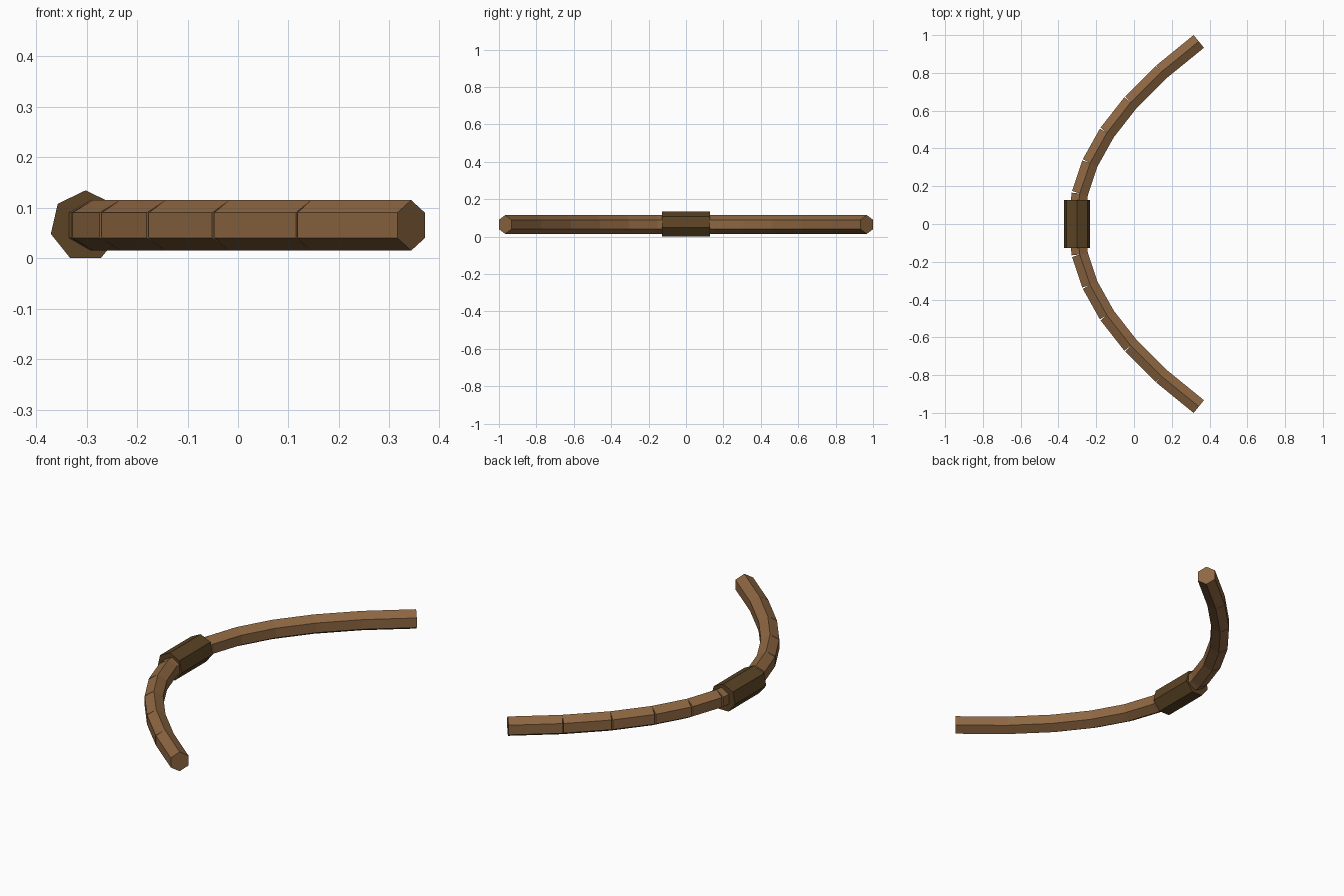
import bpy
from math import pi
from mathutils import Matrix, Vector

cube = bpy.data.objects.get("Cube")
if cube:
    bpy.data.objects.remove(cube, do_unlink=True)


def make_material(name, rgb):
    mat = bpy.data.materials.new(name)
    mat.use_nodes = True
    color = (*rgb, 1.0)
    mat.diffuse_color = color
    mat.node_tree.nodes["Principled BSDF"].inputs["Base Color"].default_value = color
    return mat


def prism(name, sides, radius, start, end, mat):
    """Flat-sided rod from start to end with one corner pointing straight up."""
    along = (end - start).normalized()
    up = Vector((0, 0, 1))
    side = up.cross(along)
    bpy.ops.mesh.primitive_cylinder_add(
        vertices=sides, radius=radius, depth=(end - start).length)
    obj = bpy.context.object
    obj.name = name
    # The cylinder's first corner lies on its local +y, which becomes up
    basis = Matrix((up.cross(along), up, along)).transposed()
    basis.col[0] = -side if basis.determinant() < 0 else side
    obj.matrix_world = Matrix.Translation((start + end) / 2) @ basis.to_4x4()
    obj.data.materials.append(mat)
    return obj


wood = make_material("warm brown wood", (0.27, 0.135, 0.054))
leather = make_material("dark brown grip", (0.105, 0.057, 0.018))

# Limbs: straight hexagonal rods along a parabola, open on the outer side
SEGMENTS = 6
STEP = 0.1611
BEND = 0.018


def curve_point(k):
    return Vector((-0.305 + BEND * k * k, STEP * k, 0.0648))


for label, sign in (("back", 1), ("front", -1)):
    for k in range(SEGMENTS):
        prism(f"{label}_limb_segment_{k + 1}", 6, 0.05,
              curve_point(sign * k), curve_point(sign * (k + 1)), wood)

# Grip: seven-sided sleeve around the middle, resting on a flat side
prism("grip", 7, 0.0705, Vector((-0.302, -0.127, 0.0636)),
      Vector((-0.302, 0.127, 0.0636)), leather)
